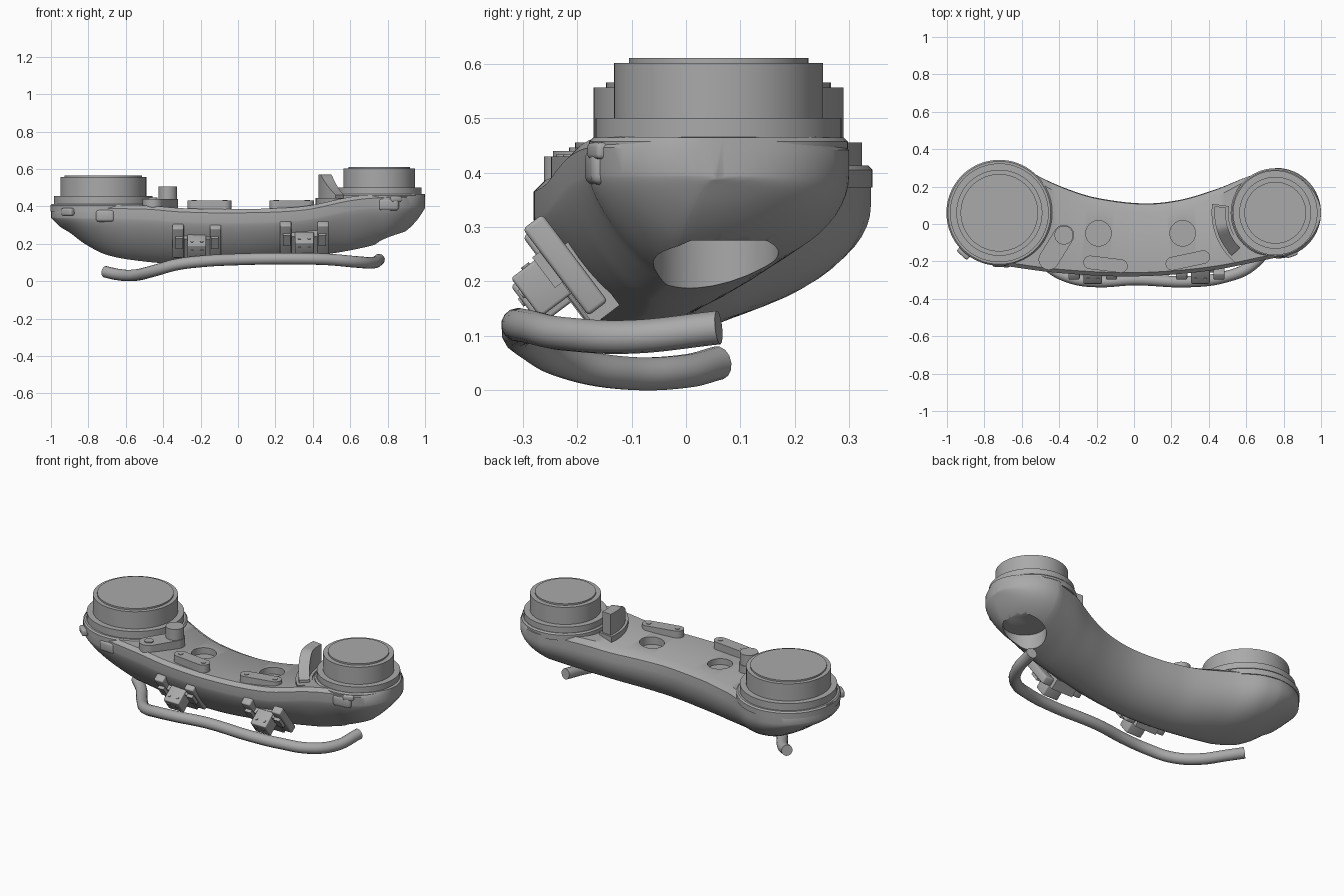
import bpy, bmesh, math
from mathutils import Matrix, Vector

cube = bpy.data.objects.get("Cube")
if cube:
    bpy.data.objects.remove(cube, do_unlink=True)

grey = bpy.data.materials.new("plain_grey")
grey.use_nodes = True
grey.diffuse_color = (0.4, 0.4, 0.4, 1)
grey.node_tree.nodes["Principled BSDF"].inputs["Base Color"].default_value = (0.4, 0.4, 0.4, 1)


def finish(name, bm):
    bmesh.ops.recalc_face_normals(bm, faces=bm.faces[:])
    mesh = bpy.data.meshes.new(name)
    bm.to_mesh(mesh)
    bm.free()
    mesh.materials.append(grey)
    ob = bpy.data.objects.new(name, mesh)
    bpy.context.collection.objects.link(ob)
    return ob


def smooth(ob, angle=35):
    bpy.ops.object.select_all(action="DESELECT")
    ob.select_set(True)
    bpy.context.view_layer.objects.active = ob
    bpy.ops.object.shade_smooth_by_angle(angle=math.radians(angle))


def loft(name, rings):
    """Skin a row of closed rings and cap both ends."""
    bm = bmesh.new()
    rows = [[bm.verts.new(p) for p in ring] for ring in rings]
    n = len(rows[0])
    for a, b in zip(rows, rows[1:]):
        for i in range(n):
            j = (i + 1) % n
            bm.faces.new((a[i], a[j], b[j], b[i]))
    bm.faces.new(rows[0])
    bm.faces.new(rows[-1])
    return finish(name, bm)


def lathe(name, cx, cy, profile, n=64):
    rings = [[(cx + r * math.cos(2 * math.pi * i / n), cy + r * math.sin(2 * math.pi * i / n), z)
              for i in range(n)] for r, z in profile]
    return loft(name, rings)


def stadium(name, p, q, r1, r2, z0, z1, n=14):
    a = math.atan2(q[1] - p[1], q[0] - p[0])
    pts = []
    for (cx, cy), r, start in ((p, r1, a + math.pi / 2), (q, r2, a - math.pi / 2)):
        for i in range(n + 1):
            t = start + math.pi * i / n
            pts.append((cx + r * math.cos(t), cy + r * math.sin(t)))
    ob = loft(name, [[(x, y, z) for x, y in pts] for z in (z0, z1)])
    smooth(ob)
    return ob


def box(name, loc, size, rx=0, rz=0, bevel=0.0):
    bm = bmesh.new()
    bmesh.ops.create_cube(bm, size=1, matrix=Matrix.Diagonal((*size, 1)))
    if bevel:
        bmesh.ops.bevel(bm, geom=bm.edges[:], offset=bevel, segments=3, affect="EDGES", profile=0.5)
    rot = Matrix.Rotation(math.radians(rz), 4, "Z") @ Matrix.Rotation(math.radians(rx), 4, "X")
    bm.transform(Matrix.Translation(loc) @ rot)
    ob = finish(name, bm)
    if bevel:
        smooth(ob)
    return ob


def spline(table, x):
    """Smooth curve through (x, value) pairs."""
    if x <= table[0][0]:
        return table[0][1]
    for i in range(len(table) - 1):
        (x0, y0), (x1, y1) = table[i], table[i + 1]
        if x <= x1:
            xa, ya = table[max(i - 1, 0)]
            xb, yb = table[min(i + 2, len(table) - 1)]
            h, t = x1 - x0, (x - x0) / (x1 - x0)
            m0, m1 = (y1 - ya) / (x1 - xa) * h, (yb - y0) / (xb - x0) * h
            return ((2*t**3 - 3*t*t + 1) * y0 + (t**3 - 2*t*t + t) * m0
                    + (3*t*t - 2*t**3) * y1 + (t**3 - t*t) * m1)
    return table[-1][1]


# Curved hull: round ends joined by a bowed bridge
LC, LR, RC, RR, CY = -0.72, 0.28, 0.76, 0.24, 0.06
front = [(-0.72, -0.22), (-0.4, -0.262), (0, -0.28), (0.4, -0.25), (0.76, -0.18)]
back = [(-0.72, 0.34), (-0.62, 0.32), (-0.5, 0.25), (-0.35, 0.185), (-0.2, 0.14),
        (0.05, 0.11), (0.25, 0.13), (0.45, 0.19), (0.6, 0.25), (0.76, 0.30)]
top = [(-1, 0.41), (-0.5, 0.405), (-0.3, 0.39), (0, 0.385), (0.35, 0.40), (0.6, 0.45), (0.75, 0.465), (1, 0.465)]
low = [(-1, 0.34), (-0.95, 0.29), (-0.9, 0.26), (-0.82, 0.20), (-0.7, 0.14), (-0.5, 0.105), (-0.3, 0.092),
       (0, 0.1), (0.4, 0.135), (0.6, 0.165), (0.8, 0.215), (0.9, 0.27), (0.96, 0.33), (1, 0.39)]


def hull_ring(x):
    if x < LC or x > RC:
        c, r = (LC, LR) if x < LC else (RC, RR)
        half = math.sqrt(max(r * r - (x - c) ** 2, 0))
        yf, yb = CY - half, CY + half
    else:
        yf, yb = spline(front, x), spline(back, x)
    t, b, w = spline(top, x), spline(low, x), yb - yf
    zs = max(t - 0.07, b + 0.005)
    bridge = max(0, 1 - abs(x / 0.6) ** 3)
    yk = yf + w * (0.32 + 0.13 * bridge)
    e = min(0.02, w * 0.1)
    pts = [(yb - e - bridge * 0.03, t), (yf + e, t), (yf, t - 0.02)]
    for i in range(13):
        a = math.pi / 2 * i / 12
        pts.append((yk - (yk - yf) * math.cos(a) ** 1.45, zs - (zs - b) * math.sin(a) ** 1.45))
    for i in range(1, 17):
        a = math.pi / 2 * i / 16
        pts.append((yk + (yb - yk) * math.sin(a), zs - (zs - b) * math.cos(a)))
    pts.append((yb - bridge * 0.004, t - 0.025))
    return [(x, y, z) for y, z in pts]


arc = [math.pi / 2 * (i + 0.4) / 14 for i in range(14)]
stations = [LC - LR * math.cos(a) for a in arc]
stations += [LC + (RC - LC) * i / 48 for i in range(49)]
stations += [RC + RR * math.cos(a) for a in reversed(arc)]
hull = loft("hull", [hull_ring(x) for x in stations])

# Round recesses in the deck and the opening under one end
cutters = [lathe("recess_cutter", x, -0.05, [(0.068, 0.35), (0.068, 0.6)], 40) for x in (-0.19, 0.26)]
cutters.append(lathe("opening_cutter", 0.8, 0.055, [(0.115, 0.0), (0.115, 0.275)]))
bpy.context.view_layer.objects.active = hull
for c in cutters:
    mod = hull.modifiers.new("cut", "BOOLEAN")
    mod.object, mod.operation, mod.solver = c, "DIFFERENCE", "EXACT"
    bpy.ops.object.modifier_apply(modifier=mod.name)
    bpy.data.objects.remove(c, do_unlink=True)
smooth(hull)

# Stepped drums on each end
for name, x, r0, r1, r2, r3, z in (("large_drum", LC, 0.283, 0.264, 0.23, 0.207, 0.413),
                                   ("small_drum", RC - 0.005, 0.238, 0.226, 0.192, 0.165, 0.465)):
    h = 0.455 if x < 0 else 0.50
    t = h + 0.102
    smooth(lathe(name, x, CY, [(r0, z - 0.04), (r0, z - 0.008), (r0 - 0.008, z), (r1, z), (r1, h),
                               (r2, h), (r2, t), (r3, t), (r3, t + 0.009)], 80))

# Slanted deck pads with bolt heads
for side, p, q in (("right", (-0.235, -0.205), (-0.07, -0.225)), ("left", (0.205, -0.212), (0.37, -0.177))):
    stadium(side + "_pad", p, q, 0.036, 0.036, 0.36, 0.43)
    for pt in (p, q):
        smooth(lathe(side + "_pad_bolt", *pt, [(0.014, 0.42), (0.014, 0.433)], 20))

# Pivot plate and post
stadium("pivot_plate", (-0.455, -0.19), (-0.375, -0.06), 0.055, 0.055, 0.37, 0.44)
smooth(lathe("pivot_post", -0.375, -0.06, [(0.05, 0.4), (0.05, 0.505)], 32))
smooth(lathe("pivot_bolt", -0.455, -0.19, [(0.025, 0.43), (0.025, 0.446)], 24))


# Curved upright lever beside the small drum
def lever(name, r0, r1, a0, a1, height):
    rings = []
    for i in range(13):
        f = i / 12
        a = math.radians(a0 + (a1 - a0) * f)
        rings.append([(RC + r * math.cos(a), CY + r * math.sin(a), z)
                      for r, z in ((r0, 0.37), (r1, 0.37), (r1, height(f)), (r0, height(f)))])
    smooth(loft(name, rings), 30)


lever("lever_base", 0.255, 0.345, 172, 230, lambda f: 0.445)
lever("lever_blade", 0.27, 0.33, 174, 224, lambda f: 0.57 - 0.11 * max(0, f - 0.45) / 0.55)

# Clamps on the sloping front, each with two ribs
TILT = 37
rot = Matrix.Rotation(math.radians(TILT), 3, "X")
for side, cx, z in (("right", -0.22, 0.185), ("left", 0.355, 0.2)):
    c = Vector((cx, -0.255, z))
    box(side + "_clamp", c, (0.1, 0.1, 0.09), TILT, bevel=0.006)
    box(side + "_clamp_foot", c + rot @ Vector((0, 0.05, -0.04)), (0.14, 0.06, 0.15), TILT)
    for dx in (-0.026, 0.026):
        for offset, turn in (((dx, -0.05, 0.01), 90), ((dx, -0.015, 0.045), 0)):
            bolt = lathe(side + "_clamp_bolt", 0, 0, [(0.009, -0.004), (0.009, 0.004)], 16)
            bolt.data.transform(Matrix.Translation(c + rot @ Vector(offset))
                                @ Matrix.Rotation(math.radians(TILT + turn), 4, "X"))
    for dx in (-0.1, 0.1):
        box(side + "_rib", (cx + dx, -0.222, z + 0.03), (0.06, 0.045, 0.2), TILT, bevel=0.008)
        box(side + "_rib_plate", (cx + dx * 0.95, -0.25, z + 0.025), (0.04, 0.03, 0.07), TILT)

# Small catches on the rim
box("left_front_catch", (0.805, -0.163, 0.41), (0.11, 0.035, 0.065), 0, 8, 0.016)
box("right_front_catch", (-0.71, -0.213, 0.35), (0.1, 0.035, 0.065), 0, -3, 0.016)
box("left_end_catch", (0.84, -0.15, 0.44), (0.06, 0.05, 0.03), 0, 20, 0.008)
box("right_end_catch", (-0.905, -0.15, 0.37), (0.075, 0.05, 0.04), 0, -42, 0.01)

# Bent tube rail slung under the front
path = [(-0.71, 0.06, 0.05), (-0.64, 0.0, 0.035), (-0.55, -0.12, 0.032), (-0.45, -0.23, 0.055),
        (-0.33, -0.29, 0.088), (-0.2, -0.308, 0.105), (0, -0.298, 0.116), (0.3, -0.308, 0.12),
        (0.48, -0.285, 0.116), (0.63, -0.22, 0.103), (0.72, -0.1, 0.098), (0.755, 0.06, 0.115)]
curve = bpy.data.curves.new("rail", "CURVE")
curve.dimensions = "3D"
curve.bevel_depth, curve.bevel_resolution, curve.use_fill_caps = 0.031, 5, True
sp = curve.splines.new("BEZIER")
sp.bezier_points.add(len(path) - 1)
for bp, co in zip(sp.bezier_points, path):
    bp.co = co
    bp.handle_left_type = bp.handle_right_type = "AUTO"
curve.materials.append(grey)
rail = bpy.data.objects.new("rail", curve)
bpy.context.collection.objects.link(rail)
